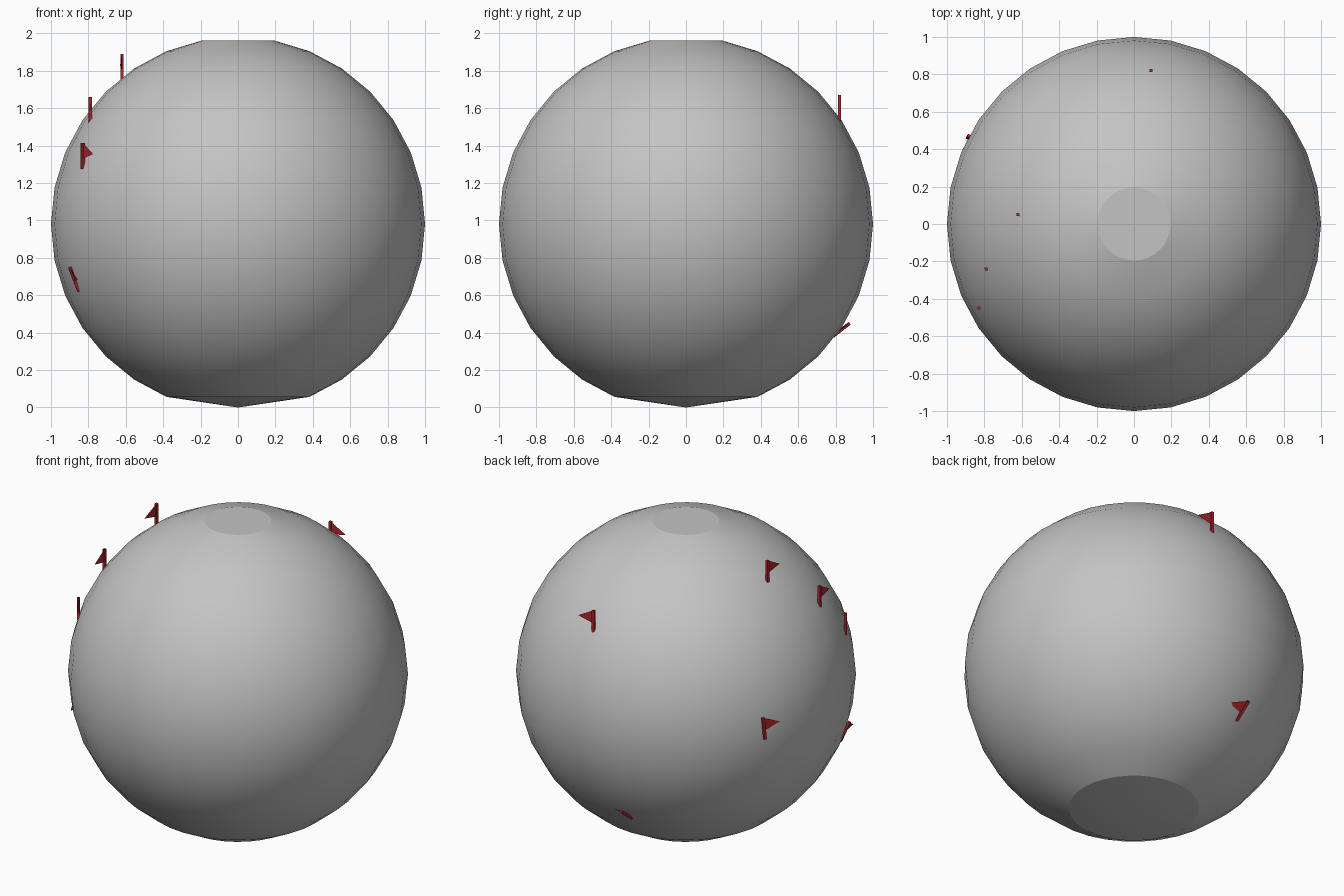
import bpy
import bmesh
import math
from mathutils import Matrix, Vector

default_cube = bpy.data.objects.get("Cube")
if default_cube:
    bpy.data.objects.remove(default_cube, do_unlink=True)


def make_material(name, rgb):
    mat = bpy.data.materials.new(name)
    mat.use_nodes = True
    color = (*rgb, 1.0)
    mat.diffuse_color = color
    mat.node_tree.nodes["Principled BSDF"].inputs["Base Color"].default_value = color
    return mat


def finish(bm, name, mat):
    mesh = bpy.data.meshes.new(name)
    bm.to_mesh(mesh)
    bm.free()
    mesh.materials.append(mat)
    obj = bpy.data.objects.new(name, mesh)
    bpy.context.collection.objects.link(obj)
    return obj


grey = make_material("grey", (0.55, 0.55, 0.55))
red = make_material("dark red", (0.45, 0.02, 0.025))

# Ball: both ends are trimmed at the first ring below the pole
STEP = math.pi / 16
CAP = math.cos(STEP)

bm = bmesh.new()
bmesh.ops.create_uvsphere(bm, u_segments=32, v_segments=16, radius=1)
for v in bm.verts:
    if v.co.z > CAP:
        v.co.z = CAP                      # flat disc on top
bottom = [v for v in bm.verts if v.co.z < -CAP + 0.001]
bmesh.ops.pointmerge(bm, verts=bottom, merge_co=(0, 0, -CAP))  # shallow cone below
bmesh.ops.translate(bm, verts=bm.verts, vec=(0, 0, CAP))
bm.normal_update()


def is_end(face):
    return any(math.hypot(v.co.x, v.co.y) < 0.01 for v in face.verts)


for f in bm.faces:
    f.smooth = True
for e in bm.edges:
    if len({is_end(f) for f in e.link_faces}) == 2:
        e.smooth = False                  # crisp rim around each end
finish(bm, "ball", grey)

# Flags: square pole plus a thin triangular pennant
POLE_LENGTH, POLE_WIDTH = 0.14, 0.016


def add_flag(label, base, up, direction):
    z = Vector(up).normalized()
    d = Vector(direction)
    x = (d - z * d.dot(z)).normalized()
    y = z.cross(x)
    frame = Matrix((x, y, z)).transposed().to_4x4()
    frame.translation = base

    bm = bmesh.new()
    bmesh.ops.create_cube(bm, size=1)
    bmesh.ops.scale(bm, verts=bm.verts, vec=(POLE_WIDTH, POLE_WIDTH, POLE_LENGTH))
    bmesh.ops.translate(bm, verts=bm.verts, vec=(0, 0, POLE_LENGTH / 2))
    bm.transform(frame)
    finish(bm, label + "_flag_pole", red)

    bm = bmesh.new()
    bm.faces.new([bm.verts.new(p) for p in
                  ((0, 0, POLE_LENGTH), (0, 0, 0.055), (0.11, 0, 0.08))])
    bm.transform(frame)
    finish(bm, label + "_pennant", red)


UP = (0, 0, 1)
add_flag("upper_back", (0.09, 0.82, 1.53), UP, (1, 0, 0))
add_flag("upper_side", (-0.62, 0.05, 1.75), UP, (-0.1, -1, 0))
add_flag("middle_side", (-0.79, -0.24, 1.52), UP, (0.04, -1, 0))
add_flag("front_side", (-0.83, -0.45, 1.275), UP, (0.5, -0.87, 0))
add_flag("back_side", (-0.89, 0.46, 0.96), (0.05, 0.08, 1), (-0.4, -0.9, 0))
add_flag("lower_side", (-0.85, -0.37, 0.62), (-0.05, -0.02, 0.13), (0.15, -1, 0))
add_flag("lower_back", (-0.145, 0.765, 0.365), (0, 0.79, 0.61), (1, -0.2, 0))
